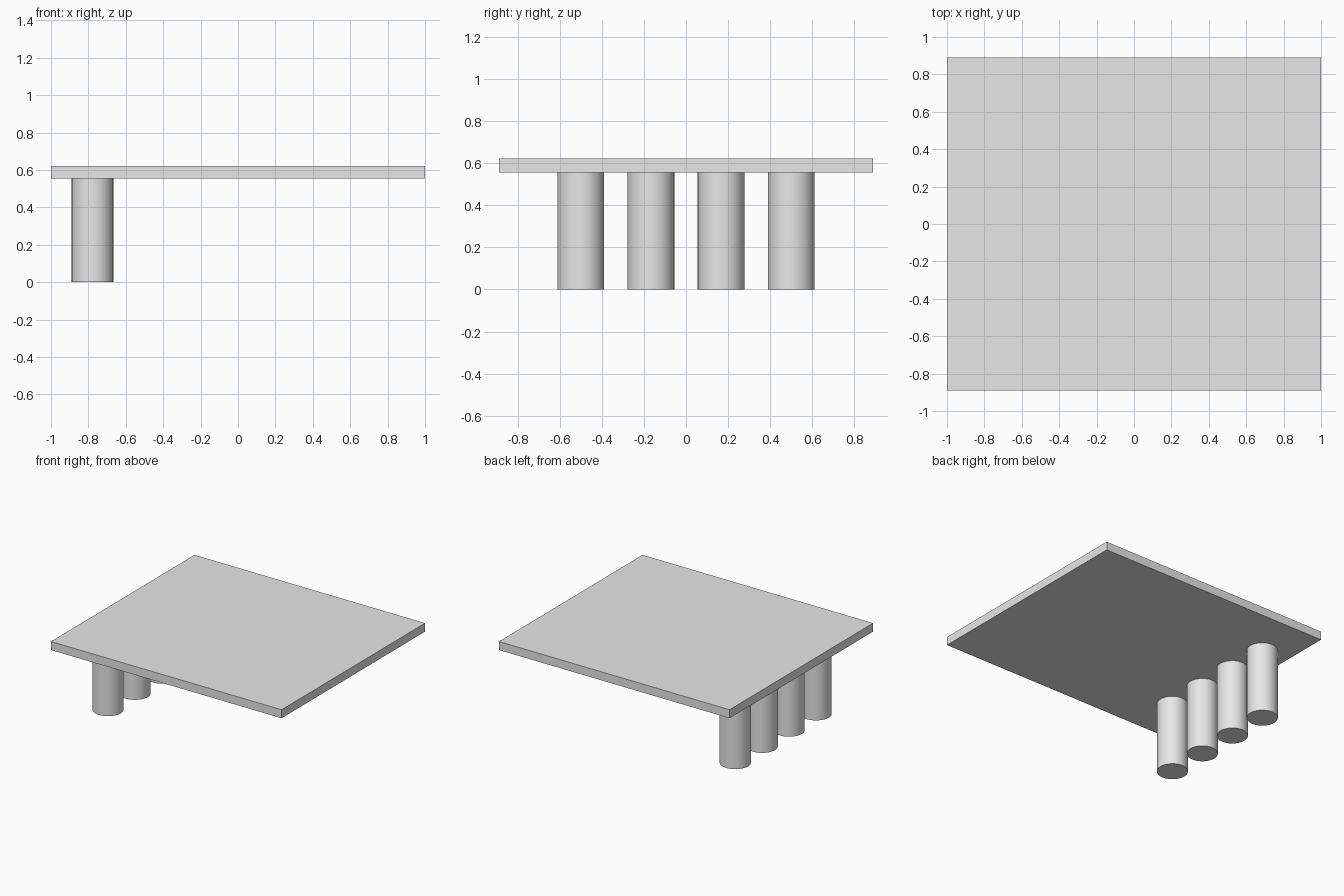
import bpy
import math

cube = bpy.data.objects.get("Cube")
if cube:
    bpy.data.objects.remove(cube, do_unlink=True)

# Single plain grey material
grey = bpy.data.materials.new("light_grey")
grey.use_nodes = True
color = (0.8, 0.8, 0.8, 1)
grey.diffuse_color = color
grey.node_tree.nodes["Principled BSDF"].inputs["Base Color"].default_value = color

DEPTH = 16 / 9        # slab size along y
PILLAR_HEIGHT = 5 / 9
SLAB_THICKNESS = 1 / 15
PILLAR_RADIUS = 1 / 9
PILLAR_X = -7 / 9
SPACING = 1 / 3


def finish(name):
    obj = bpy.context.object
    obj.name = name
    obj.data.materials.append(grey)
    return obj


# Flat roof slab
bpy.ops.mesh.primitive_cube_add(
    size=1, location=(0, 0, PILLAR_HEIGHT + SLAB_THICKNESS / 2))
slab = finish("roof_slab")
slab.scale = (2, DEPTH, SLAB_THICKNESS)
bpy.ops.object.transform_apply(location=False, rotation=False, scale=True)

# Row of round pillars along one side
for i in range(4):
    bpy.ops.mesh.primitive_cylinder_add(
        vertices=64, radius=PILLAR_RADIUS, depth=PILLAR_HEIGHT,
        location=(PILLAR_X, (i - 1.5) * SPACING, PILLAR_HEIGHT / 2))
    finish(f"pillar_{i + 1}")
    bpy.ops.object.shade_smooth_by_angle(angle=math.radians(30))
